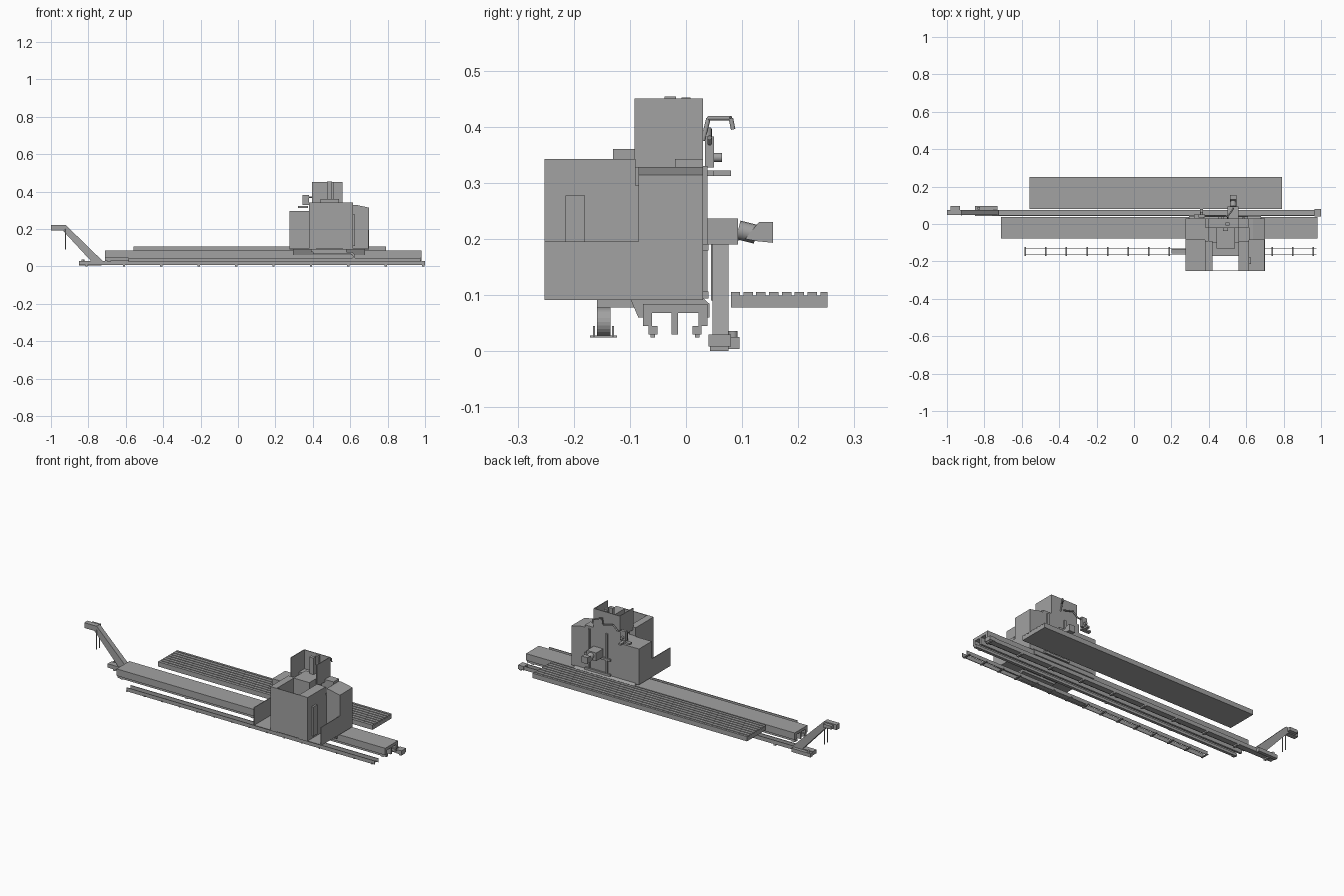
import bpy
import bmesh
import math
from mathutils import Vector

cube = bpy.data.objects.get("Cube")
if cube:
    bpy.data.objects.remove(cube, do_unlink=True)

shade = 0.36
colour = (shade, shade, shade, 1)
grey = bpy.data.materials.new("machine grey")
grey.use_nodes = True
grey.diffuse_color = colour
grey.node_tree.nodes["Principled BSDF"].inputs["Base Color"].default_value = colour


def finish(name, bm):
    bmesh.ops.recalc_face_normals(bm, faces=bm.faces)
    mesh = bpy.data.meshes.new(name)
    bm.to_mesh(mesh)
    bm.free()
    mesh.materials.append(grey)
    part = bpy.data.objects.new(name, mesh)
    bpy.context.collection.objects.link(part)
    return part


def around(middle, half):
    return (middle - half, middle + half)


def box(name, x, y, z):
    """Box from (low, high) ranges."""
    bm = bmesh.new()
    bmesh.ops.create_cube(bm, size=1)
    for vert in bm.verts:
        for axis, (low, high) in enumerate((x, y, z)):
            vert.co[axis] = high if vert.co[axis] > 0 else low
    return finish(name, bm)


def prism(name, outline, span, along):
    """Extrude an (x, z) outline along y, or a (y, z) outline along x."""
    start, end = span
    bm = bmesh.new()

    def place(point, depth):
        across, height = point
        return Vector((depth, across, height) if along == "x" else (across, depth, height))

    face = bm.faces.new([bm.verts.new(place(point, start)) for point in outline])
    extruded = bmesh.ops.extrude_face_region(bm, geom=[face])["geom"]
    moved = [item for item in extruded if isinstance(item, bmesh.types.BMVert)]
    bmesh.ops.translate(bm, verts=moved, vec=place(outline[0], end) - place(outline[0], start))
    return finish(name, bm)


def rod(name, start, end, radius):
    start, end = Vector(start), Vector(end)
    bm = bmesh.new()
    bmesh.ops.create_cone(bm, cap_ends=True, segments=16, radius1=radius, radius2=radius,
                          depth=(end - start).length)
    turn = (end - start).to_track_quat("Z", "Y")
    for vert in bm.verts:
        vert.co = turn @ vert.co + (start + end) / 2
    for face in bm.faces:
        face.smooth = len(face.verts) == 4
    for edge in bm.edges:
        edge.smooth = all(face.smooth for face in edge.link_faces)
    return finish(name, bm)


def pipe(name, path, radius):
    for start, end in zip(path, path[1:]):
        rod(name, start, end, radius)


# Shared landmarks
thin = 0.004
bed_x, bed_low, bed_top = (-0.71, 0.98), 0.045, 0.084
left, right, front, back = 0.275, 0.7, -0.252, 0.03
inner_left, inner_right, well_left, well_right = 0.38, 0.615, 0.42, 0.56
deck, guard_top, housing_top, cabinet_top, screen_top = 0.095, 0.195, 0.295, 0.342, 0.45
housing_front, well_back = -0.085, -0.17

# Slotted work table
near, far, table_low, table_top = 0.08, 0.252, 0.078, 0.105
slots, slot = 7, 0.006
pitch = (far - near) / (slots + 0.5)
outline = [(near, table_low), (near, table_top)]
for number in range(slots):
    a = near + pitch * (number + 0.7)
    b = a + slot
    outline += [(a, table_top), (a, table_top - slot), (b, table_top - slot), (b, table_top)]
outline += [(far, table_top), (far, table_low)]
prism("work_table", outline, (-0.56, 0.79), "x")

# Bed: inverted channel with base strips, a middle rib and feet
bed_near, bed_far, skirt = -0.077, 0.038, 0.016
box("bed_top", bed_x, (bed_near, bed_far), (bed_top - skirt, bed_top))
for side in (bed_near, bed_far - skirt):
    edge = (side, side + skirt)
    box("bed_skirt", bed_x, edge, (bed_low, bed_top - skirt))
    middle = -0.02 + (side + skirt / 2 + 0.02) * 0.8
    box("bed_base_strip", bed_x, around(middle, skirt / 2), (back, bed_low))
    for step in range(5):
        x = bed_x[0] + 0.02 + step * 0.41
        box("bed_foot", around(x, 2 * thin), around(middle, thin), (0.024, back))
box("bed_middle_rib", bed_x, around(-0.02, slot), (back, bed_top - skirt))

# Chip conveyor trough
trough_x, trough_near, trough_far, trough_low = (-0.85, 1), 0.043, 0.076, 0.008
box("conveyor_floor", trough_x, (trough_near, trough_far), (trough_low, trough_low + thin))
for side in (trough_near, trough_far - thin):
    box("conveyor_side", trough_x, (side, side + thin), (trough_low, back))
for step in range(10):
    x = trough_x[0] + (step + 0.2) * 0.2
    box("conveyor_foot", around(x, slot), (trough_near, trough_far), (0, trough_low))
box("conveyor_tail", (0.965, 1), (0.04, near), (trough_low, back))
box("conveyor_head_cover", (-0.85, -0.73), (trough_near, trough_far), (trough_low, back))

# Inclined lift, chute, legs and coolant unit
lift_x, lift_top, lift_depth = -0.922, 0.222, 0.03
lift = [(-0.78, back - trough_low), (-0.725, back), (lift_x, lift_top), (-1, lift_top),
        (-1, lift_top - lift_depth), (lift_x - lift_depth / 2, lift_top - lift_depth)]
prism("conveyor_lift", lift, (trough_near + thin, trough_far), "y")
for y in (trough_near + thin, trough_far - thin):
    rod("conveyor_leg", (lift_x, y, 0.09), (lift_x, y, 0.2), thin * 0.7)
box("chute_motor", (-0.98, -0.93), (trough_far, deck), (0.197, 0.216))
box("coolant_tank", (-0.85, -0.73), (trough_far, deck), (thin, 0.025))
rod("coolant_pump", (-0.83, 0.084, 0.025), (-0.83, 0.084, 0.036), trough_low)

# Cable tray
tray_x, tray_middle, tray_low = (-0.585, 0.975), -0.147, 0.024
for side in (-1, 1):
    box("tray_rail", tray_x, around(tray_middle + side * 0.017, thin / 2), (tray_low, bed_low))
for step in range(15):
    x = tray_x[0] + thin + step * 0.11
    box("tray_crossbar", around(x, thin), around(tray_middle, tray_low), (tray_low, tray_low + thin))

# Rolling cable chain: long lower run, half turn, short upper run
turn_x, turn_z, outer, thick = 0.6, 0.052, 0.026, 0.012


def chain_turn(radius, steps=12):
    angles = [math.pi * step / steps for step in range(steps + 1)]
    turn = [(turn_x + radius * math.sin(t), turn_z + radius * math.cos(t)) for t in angles]
    return [(turn_x - 0.2, turn_z + radius)] + turn + [(turn_x - 0.4, turn_z - radius)]


chain = chain_turn(outer) + chain_turn(outer - thick)[::-1]
prism("cable_chain", chain, around(tray_middle, thick), "y")
box("chain_bracket", (0.39, 0.58), (tray_middle - thick, -0.09), (table_low, deck))

# Carriage clamped round the bed
carriage_x = (left + 0.02, right - 0.02)
prism("carriage", [(-0.1, deck), (housing_front, 0.06), (bed_near, 0.06), (bed_near, bed_top),
                   (bed_far, bed_top), (bed_far, 0.06), (bed_far + thin, 0.06),
                   (bed_far + thin, bed_top), (back, deck)], carriage_x, "x")

# Platform floor around an open front well, with low outer guards
floor_z = (deck - thin, deck)
box("platform_floor", (left, right), (well_back, back), floor_z)
box("left_platform_floor", (left, well_left), (front, well_back), floor_z)
box("right_platform_floor", (well_right, right), (front, well_back), floor_z)
for x in (left, right - thin):
    box("side_guard", (x, x + thin), (front, housing_front), (deck, guard_top))

# Tall cabinets either side of the well
cabinet_z = (deck, cabinet_top)
box("left_cabinet", (inner_left, well_left), (front, -0.09), cabinet_z)
box("right_cabinet", (well_right, inner_right), (front, -0.09), cabinet_z)
box("front_wall", (well_left, well_right), (front, front + thin), cabinet_z)
box("cabinet_door", (inner_right, inner_right + 0.01), (-0.215, -0.18), (0.11, 0.277))

# Rear housings and column
box("left_housing", (left, inner_left), (housing_front, back), (deck, housing_top))
prism("right_housing", [(inner_right, deck), (inner_right, 0.328), (0.635, 0.328),
                        (right, 0.314), (right, deck)], (housing_front, back), "y")
box("column_back", (inner_left, inner_right), (-0.02, back), cabinet_z)
box("column_bridge", (inner_left, inner_right), (-0.1, -0.02), (deck, housing_top))
box("spindle_column", (0.44, 0.54), (-0.13, -0.02), (deck, 0.36))

# Upper screen, open at the front and top, with drives inside
screen_left, screen_z = 0.395, (0.327, screen_top)
box("upper_back_wall", (screen_left, well_right), (back - thin, back), screen_z)
for x in (screen_left, well_right - thin):
    box("upper_side_wall", (x, x + thin), (-0.092, back), screen_z)
box("drive_motor", (0.475, 0.502), around(-0.028, 0.01), (cabinet_top, screen_top + thin))
box("drive_cap", around(0.5, 0.01), around(0, 2 * thin), (cabinet_top, screen_top + thin / 2))

# Spindle head with an angled tool holder, and its guide ways
spindle_x, spindle_z, slide_end = 0.53, 0.213, 0.093
box("spindle_slide", around(spindle_x, 0.03), (back, slide_end), around(spindle_z, 0.023))
rod("spindle_neck", (spindle_x, slide_end, 0.216), (spindle_x, 0.125, 0.208), 0.017)
prism("angled_head", [(0.105, 0.2), (0.13, 0.23), (0.155, 0.23), (0.155, 0.193),
                      (0.125, 0.196)], around(spindle_x, 0.018), "x")
for z in (0.1, guard_top - 0.01):
    box("way_bracket", around(spindle_x, 0.08), (back, back + 0.01), around(z, slot))
for side in (-1, 1):
    x = spindle_x + side * 0.055
    box("guide_way", around(x, slot), (back, bed_far), (deck, 0.33))

# Support arm, control pendant and tool hook on the back
arm_top, arm_end = 0.415, 0.08
pipe("support_arm", [(0.5, back, 0.375), (0.5, 0.04, arm_top), (spindle_x, arm_end, arm_top),
                     (spindle_x, arm_end + thin, 0.395)], thin)
pendant_x, pendant_y = 0.362, 0.042
pipe("pendant_arm", [(0.49, pendant_y, 0.38), (0.43, pendant_y, 0.395), (0.4, pendant_y, 0.37),
                     (pendant_x, pendant_y, 0.37)], thin)
box("control_pendant", around(pendant_x, 0.017), around(pendant_y, trough_low), (0.327, 0.382))
rod("pendant_handle", (pendant_x, 0.05, 0.345), (pendant_x, 0.064, 0.345), trough_low)
hook_z = (0.312, 0.322)
box("tool_hook", (0.32, 0.375), (back, 0.05), hook_z)
box("tool_hook_arm", around(pendant_x, trough_low), (0.05, arm_end), hook_z)
